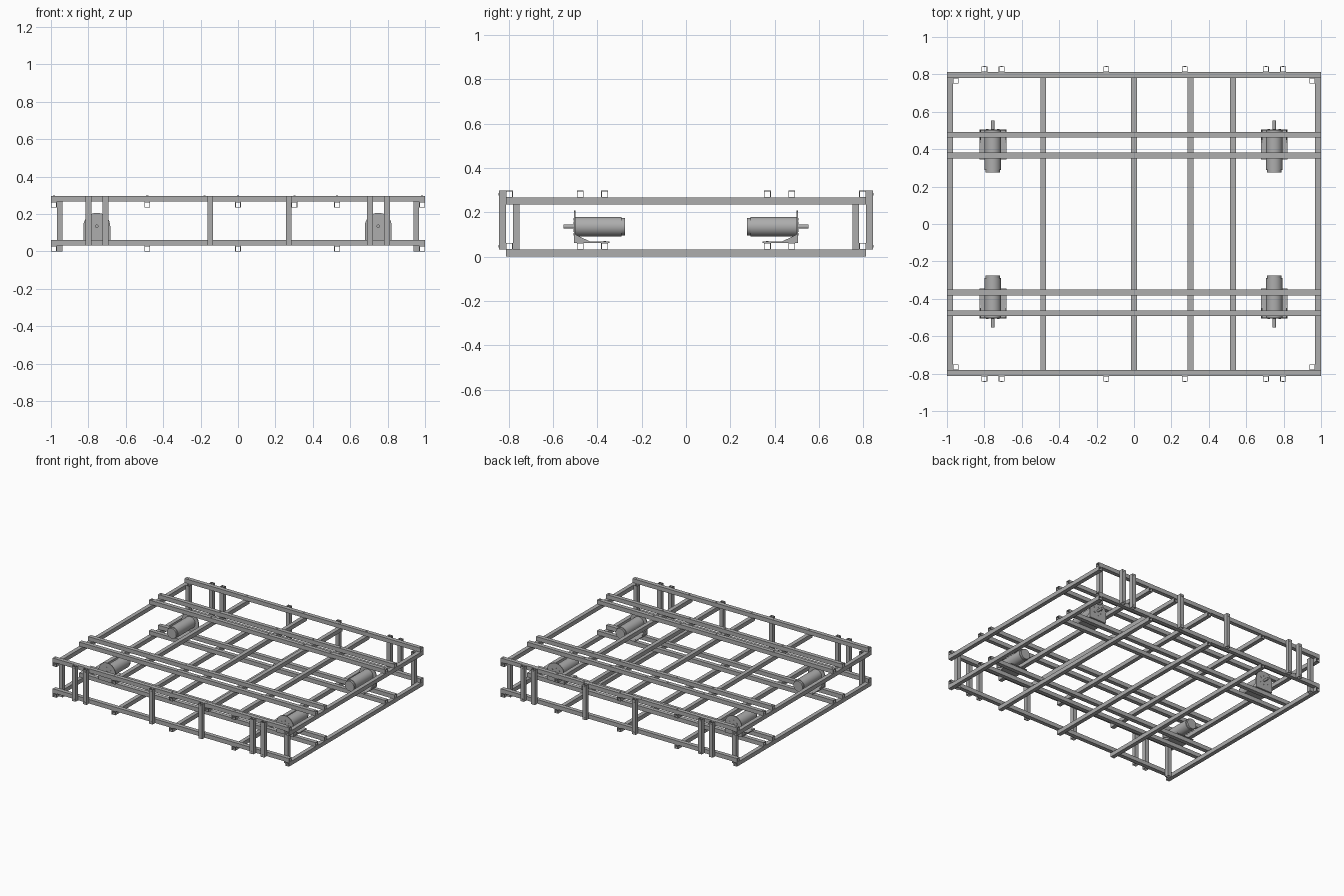
import bpy, bmesh, math
from mathutils import Matrix, Vector

cube = bpy.data.objects.get("Cube")
if cube:
    bpy.data.objects.remove(cube, do_unlink=True)

steel = bpy.data.materials.new("steel grey")
steel.use_nodes = True
GREY = (0.42, 0.42, 0.42, 1)
steel.diffuse_color = GREY
steel.node_tree.nodes["Principled BSDF"].inputs["Base Color"].default_value = GREY

T = 0.031        # tube width
WALL = 0.0035    # tube wall
H = T / 2
LOW_Y, LOW_X = H, 3 * H              # heights of the lower tube layers
TOP_X = 0.297 - H
TOP_Y = TOP_X - T
END = 0.812                          # half depth of the frame
RAILS = (END - H, 0.477, 0.367)


def finish(name, bm, smooth=False):
    bmesh.ops.recalc_face_normals(bm, faces=bm.faces)
    mesh = bpy.data.meshes.new(name)
    bm.to_mesh(mesh)
    bm.free()
    mesh.materials.append(steel)
    ob = bpy.data.objects.new(name, mesh)
    bpy.context.collection.objects.link(ob)
    if smooth:
        bpy.ops.object.select_all(action='DESELECT')
        ob.select_set(True)
        bpy.context.view_layer.objects.active = ob
        bpy.ops.object.shade_smooth_by_angle(angle=math.radians(35))
    return ob


def tube(name, a, b):
    """Open square tube from a to b, along one axis."""
    a, b = Vector(a), Vector(b)
    axis = max(range(3), key=lambda i: abs(b[i] - a[i]))
    u, v = [Vector([float(i == j) for j in range(3)]) for i in range(3) if i != axis]
    bm = bmesh.new()
    loops = [[bm.verts.new(p + (u * su + v * sv) * half)
              for su, sv in ((-1, -1), (1, -1), (1, 1), (-1, 1))]
             for p, half in ((a, H), (b, H), (b, H - WALL), (a, H - WALL))]
    for k in range(4):
        p, q = loops[k], loops[(k + 1) % 4]
        for i in range(4):
            j = (i + 1) % 4
            bm.faces.new((p[i], p[j], q[j], q[i]))
    finish(name, bm)


def add_cylinder(bm, p, r, length, axis, segments=32):
    """Cylinder centred on p, along y or z."""
    rot = Matrix.Rotation(math.pi / 2, 4, 'X') if axis == 'y' else Matrix()
    bmesh.ops.create_cone(bm, cap_ends=True, segments=segments, radius1=r, radius2=r,
                          depth=length, matrix=Matrix.Translation(p) @ rot)


def add_box(bm, centre, size):
    bmesh.ops.create_cube(bm, size=1, matrix=Matrix.Translation(centre) @ Matrix.Diagonal((*size, 1)))


def add_prism(bm, points, offset):
    face = bm.faces.new([bm.verts.new(p) for p in points])
    out = bmesh.ops.extrude_face_region(bm, geom=[face])
    bmesh.ops.translate(bm, vec=offset, verts=[v for v in out["geom"] if isinstance(v, bmesh.types.BMVert)])


# Long rails across the width, lower and upper
for s in (-1, 1):
    for y in RAILS:
        for level, z in (("lower", LOW_X), ("upper", TOP_X)):
            tube(f"{level}_rail", (-1, s * y, z), (1, s * y, z))

# Cross members from front to back
CROSS = (-1 + H, -0.485, 0, 0.53, 1 - H)
for x in CROSS:
    tube("lower_cross_member", (x, -END, LOW_Y), (x, END, LOW_Y))
for x in CROSS + (0.302,):
    tube("upper_cross_member", (x, -END, TOP_Y), (x, END, TOP_Y))

# Inner corner posts and outer side posts
POSTS = (-0.80, -0.708, -0.148, 0.271, 0.705, 0.797)
for s in (-1, 1):
    for x in (-1 + 3 * H, 1 - 3 * H):
        y = s * (END - 3 * H)
        tube("corner_post", (x, y, 0), (x, y, TOP_Y + H))
    for x in POSTS:
        y = s * (END + H)
        tube("outer_post", (x, y, T), (x, y, TOP_X + H))

# Bolt heads on the rails and posts
bolts = bmesh.new()
for s in (-1, 1):
    for y in RAILS:
        for x in CROSS + (0.302, -0.18):
            add_cylinder(bolts, (x, s * y, TOP_X + H), 0.006, 0.004, 'z', 10)
    for x in POSTS:
        for z in (LOW_X, TOP_X):
            add_cylinder(bolts, (x, s * (END + T), z), 0.006, 0.004, 'y', 10)
finish("bolt_heads", bolts)

# Motors, each on a bracket with a round-topped face plate
MZ, PW, BASE = 0.135, 0.072, 2 * T
for s in (-1, 1):
    for x in (-0.755, 0.75):
        body = bmesh.new()
        add_cylinder(body, (x, s * 0.395, MZ), 0.044, 0.21, 'y')
        add_cylinder(body, (x, s * 0.284, MZ), 0.039, 0.018, 'y')
        finish("motor_body", body, True)

        shaft = bmesh.new()
        add_cylinder(shaft, (x, s * 0.527, MZ), 0.009, 0.052, 'y', 20)
        finish("motor_shaft", shaft, True)

        bracket = bmesh.new()
        arc = [math.pi * i / 16 for i in range(17)]
        outline = [(x + PW * math.cos(a), s * 0.499, MZ + PW * math.sin(a)) for a in arc]
        outline += [(x - PW, s * 0.499, BASE), (x + PW, s * 0.499, BASE)]
        add_prism(bracket, outline, (0, s * 0.006, 0))
        add_box(bracket, (x, s * 0.425, BASE + 0.003), (2 * PW, 0.16, 0.006))
        for side in (-1, 1):
            gx = x + side * (PW - 0.003)
            add_prism(bracket, [(gx, s * 0.5, BASE), (gx, s * 0.5, 0.1), (gx, s * 0.42, BASE)],
                      (-side * 0.005, 0, 0))
        finish("motor_bracket", bracket)

        screws = bmesh.new()
        for i in range(6):
            a = math.pi * (i / 3 + 1 / 6)
            add_cylinder(screws, (x + 0.034 * math.cos(a), s * 0.505, MZ + 0.034 * math.sin(a)),
                         0.006, 0.005, 'y', 10)
        for dx in (-1, 1):
            for y in RAILS[1:]:
                add_cylinder(screws, (x + dx * 0.058, s * y, BASE + 0.006), 0.006, 0.005, 'z', 10)
        finish("motor_screws", screws)
